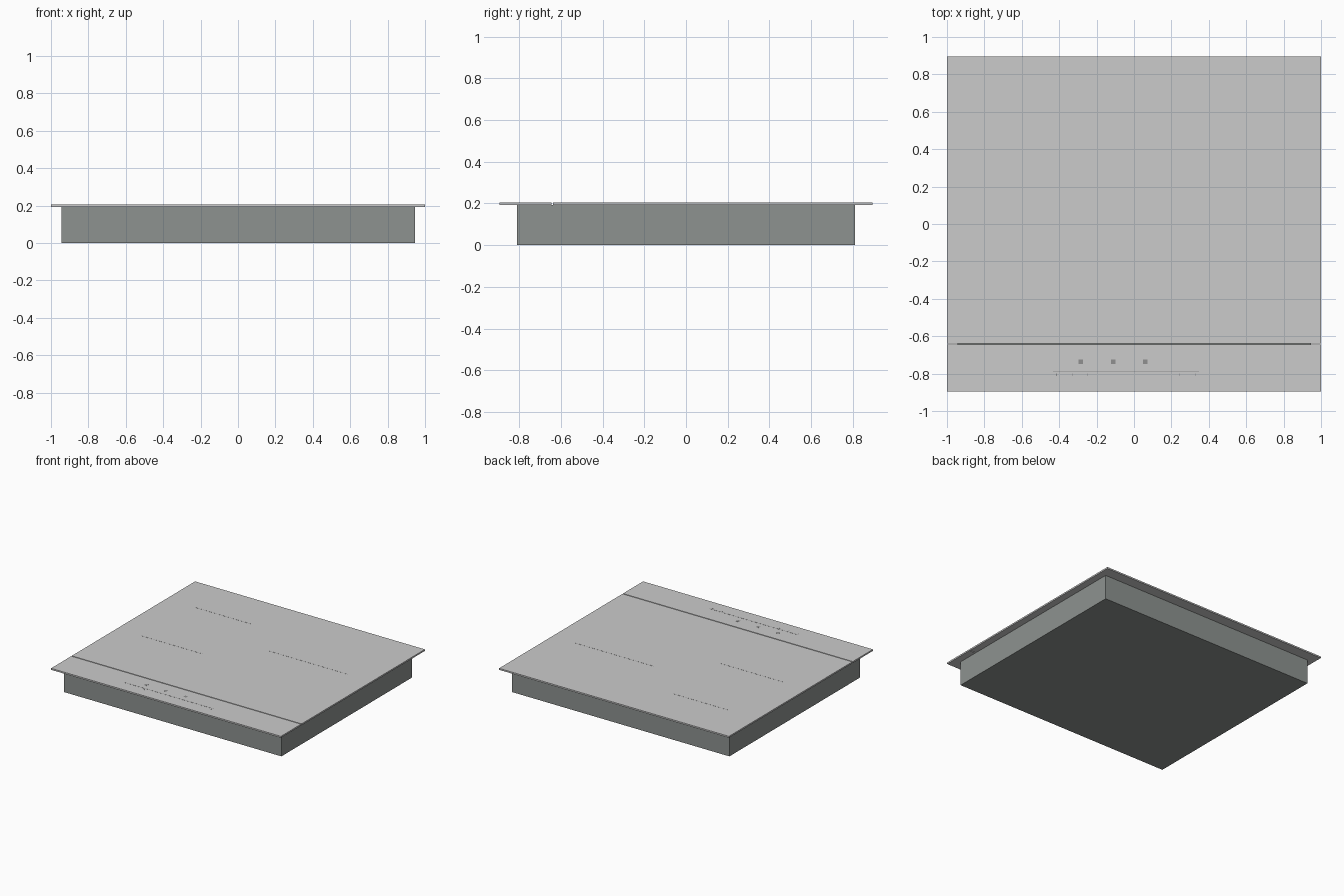
import bpy

default = bpy.data.objects.get("Cube")
if default:
    bpy.data.objects.remove(default, do_unlink=True)


def material(name, colour):
    mat = bpy.data.materials.new(name)
    mat.use_nodes = True
    rgba = (*colour, 1)
    mat.diffuse_color = rgba
    bsdf = next(n for n in mat.node_tree.nodes if n.type == 'BSDF_PRINCIPLED')
    bsdf.inputs["Base Color"].default_value = rgba
    return mat


glass = material("light grey glass", (0.6, 0.6, 0.6))
steel = material("dark grey steel", (0.27, 0.29, 0.28))
print_grey = material("marking grey", (0.28, 0.28, 0.28))


def box(name, mat, x, y, z):
    """Box spanning the given (low, high) ranges."""
    spans = (x, y, z)
    bpy.ops.mesh.primitive_cube_add(size=1, location=[(a + b) / 2 for a, b in spans])
    obj = bpy.context.object
    obj.name = name
    obj.scale = [b - a for a, b in spans]
    bpy.ops.object.transform_apply(location=False, rotation=False, scale=True)
    obj.data.materials.append(mat)
    return obj


BODY_TOP, TOP = 0.193, 0.205
HALF_DEPTH = 0.895
GAP = (-0.645, -0.638)


def marking(name, x, y, width, depth):
    """Thin printed mark lying on the glass, centred on x, y."""
    return box(name, print_grey, (x - width / 2, x + width / 2),
               (y - depth / 2, y + depth / 2), (TOP - 0.0005, TOP + 0.0006))


# Housing below the worktop
box("housing", steel, (-0.945, 0.945), (-0.81, 0.81), (0, BODY_TOP))

# Two glass panels with an open joint between them
box("cooking_glass", glass, (-1, 1), (GAP[1], HALF_DEPTH), (BODY_TOP, TOP))
box("control_glass", glass, (-1, 1), (-HALF_DEPTH, GAP[0]), (BODY_TOP, TOP))

# Fine line marking each cooking zone
zones = {"rear_right": (-0.5, 0.535, 0.49),
         "front_right": (-0.52, -0.077, 0.54),
         "left": (0.45, 0.235, 0.69)}
for label, (x, y, width) in zones.items():
    marking(label + "_zone_line", x, y, width, 0.0015)

# Touch keys
for i, x in enumerate((-0.285, -0.112, 0.06)):
    marking(f"touch_key_{i + 1}", x, -0.736, 0.024, 0.024)

# Control slider with its ticks
marking("slider_line", -0.042, -0.79, 0.78, 0.004)
for i, x in enumerate((-0.415, -0.33, -0.25, 0.245, 0.33)):
    marking(f"slider_tick_{i + 1}", x, -0.805, 0.004, 0.014)
